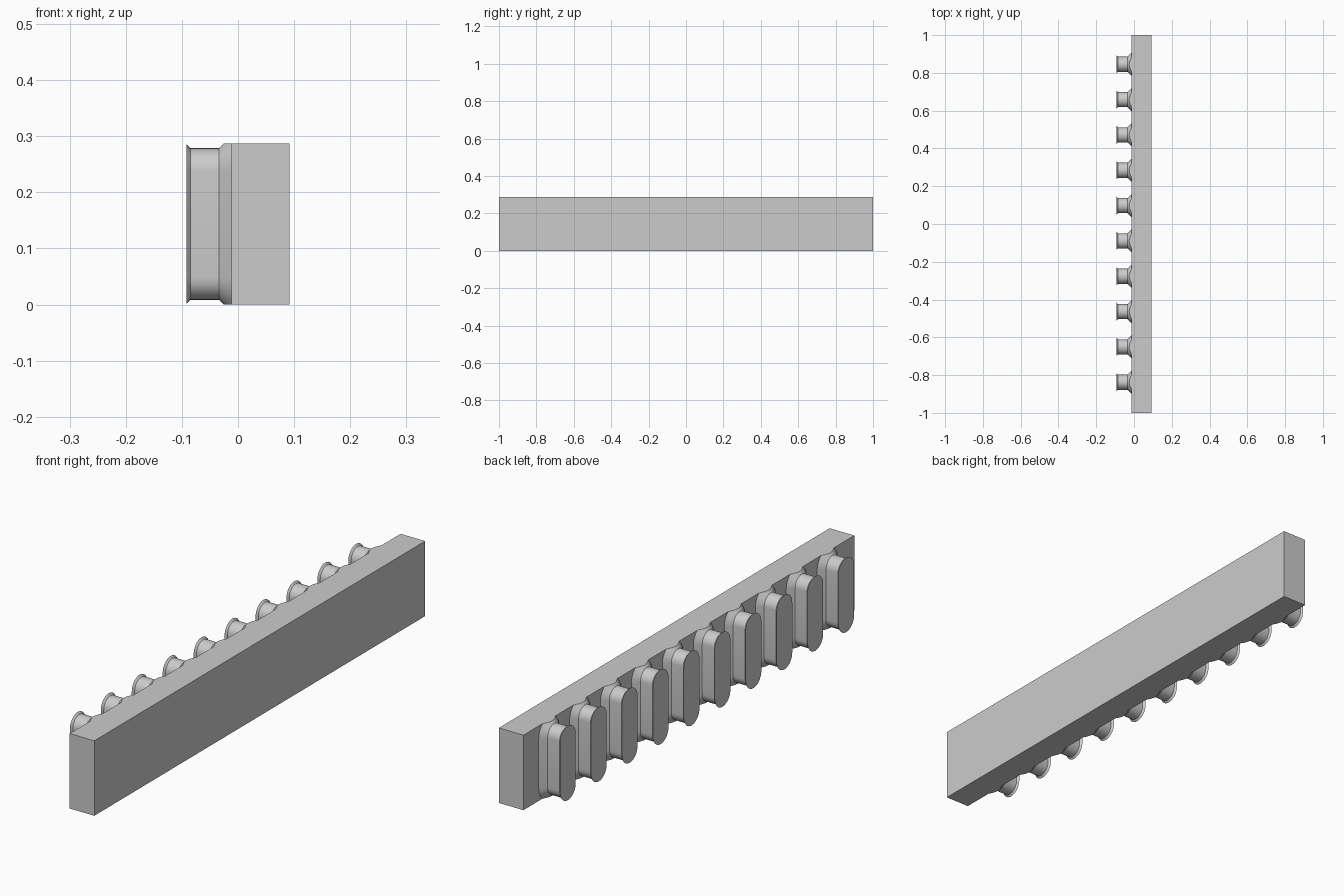
import bpy
import bmesh
from math import cos, sin, pi
from mathutils import Vector

if "Cube" in bpy.data.objects:
    bpy.data.objects.remove(bpy.data.objects["Cube"], do_unlink=True)

HEIGHT = 0.287
MID = HEIGHT / 2
STRAIGHT = 0.095      # half length of a rib's straight sides
FACE_X = -0.012       # wall face that carries the ribs
COUNT, PITCH, CENTRE = 10, 0.187, 0.004
ARC = 16              # segments in each rounded end

grey = bpy.data.materials.new("plain grey")
grey.use_nodes = True
grey.diffuse_color = (0.6, 0.6, 0.6, 1)
grey.node_tree.nodes["Principled BSDF"].inputs["Base Color"].default_value = (0.6, 0.6, 0.6, 1)


def finish(bm, name):
    bmesh.ops.recalc_face_normals(bm, faces=bm.faces)
    mesh = bpy.data.meshes.new(name)
    bm.to_mesh(mesh)
    bm.free()
    mesh.materials.append(grey)
    obj = bpy.data.objects.new(name, mesh)
    bpy.context.collection.objects.link(obj)
    return obj


def slot_ring(bm, x, r):
    """Upright slot outline with rounded top and bottom."""
    ring = []
    for end in (0, 1):
        offset = STRAIGHT if end == 0 else -STRAIGHT
        for i in range(ARC + 1):
            a = pi * (end + i / ARC)
            ring.append(bm.verts.new((x, r * cos(a), MID + offset + r * sin(a))))
    return ring


# Backing wall
bm = bmesh.new()
bmesh.ops.create_cube(bm, size=1)
for v in bm.verts:
    v.co = ((FACE_X + 0.092) / 2 + v.co.x * (0.092 - FACE_X),
            v.co.y * 2, MID + v.co.z * HEIGHT)
finish(bm, "backing_wall")

# Rib: flared root, straight stem and splayed outer lip
bm = bmesh.new()
sections = [(-0.010, 0.062), (FACE_X, 0.062), (-0.034, 0.040),
            (-0.085, 0.040), (-0.092, 0.0475)]
rings = [slot_ring(bm, x, r) for x, r in sections]
for a, b in zip(rings, rings[1:]):
    for i in range(len(a)):
        j = (i + 1) % len(a)
        bm.faces.new((a[i], a[j], b[j], b[i]))
bm.faces.new(rings[0])
bm.faces.new(rings[-1])

# Trim the root flush with the top and bottom of the wall
for z, up in ((HEIGHT, 1), (0, -1)):
    cut = bmesh.ops.bisect_plane(bm, geom=bm.verts[:] + bm.edges[:] + bm.faces[:],
                                 plane_co=Vector((0, 0, z)), plane_no=Vector((0, 0, up)),
                                 clear_outer=True)
    edges = [g for g in cut["geom_cut"] if isinstance(g, bmesh.types.BMEdge)]
    bmesh.ops.edgeloop_fill(bm, edges=edges)
rib = finish(bm, "rib_1")

bpy.ops.object.select_all(action='DESELECT')
bpy.context.view_layer.objects.active = rib
rib.select_set(True)
bpy.ops.object.shade_smooth_by_angle(angle=pi / 6)

# Row of ribs along the wall
for k in range(COUNT):
    part = rib if k == 0 else rib.copy()
    if k:
        part.name = f"rib_{k + 1}"
        bpy.context.collection.objects.link(part)
    part.location.y = CENTRE + (k - (COUNT - 1) / 2) * PITCH
